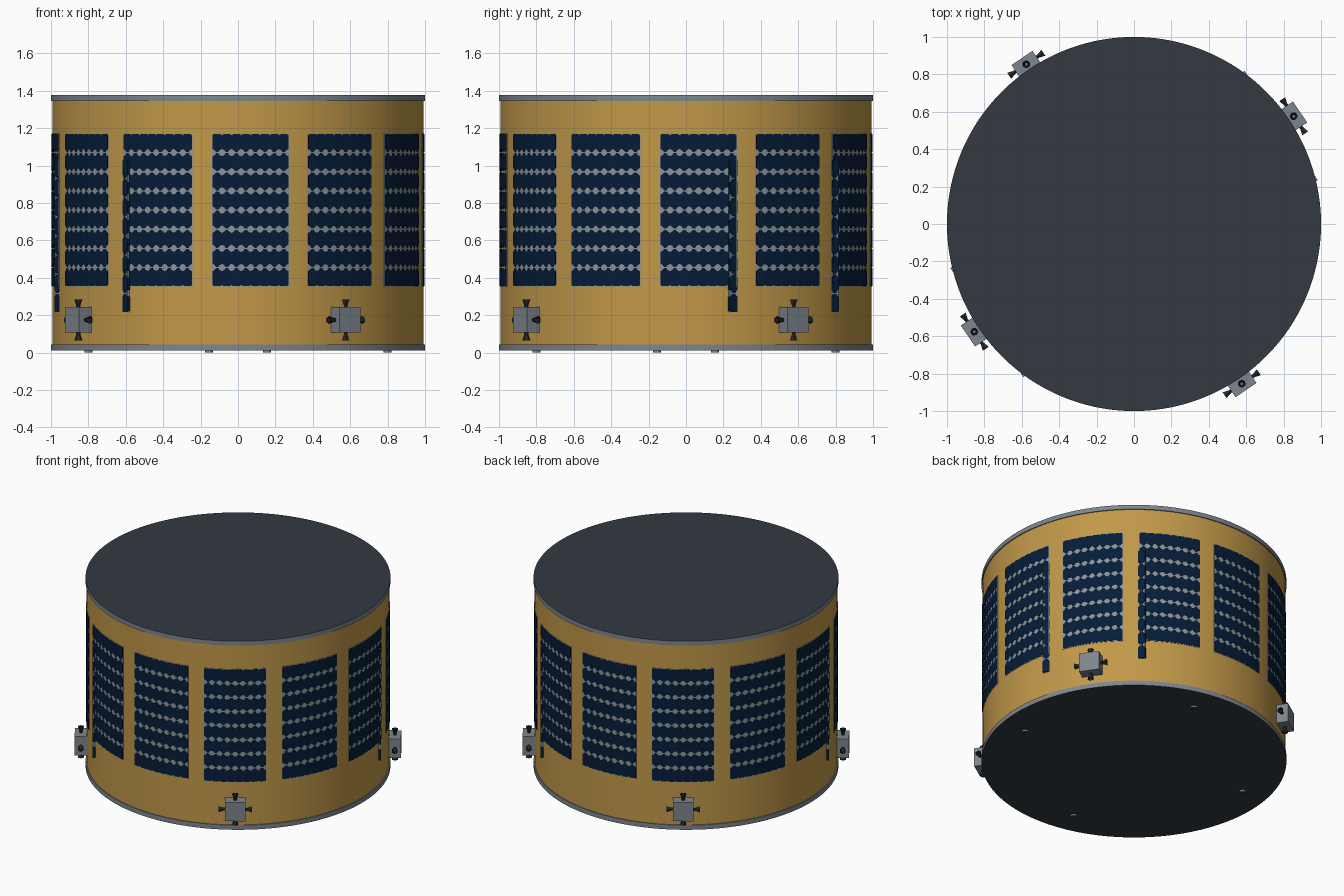
import bpy, bmesh, math
from math import sin, cos, radians, pi
from mathutils import Matrix, Vector

if "Cube" in bpy.data.objects:
    bpy.data.objects.remove(bpy.data.objects["Cube"])


def material(name, srgb):
    m = bpy.data.materials.new(name)
    lin = [(c / 255 / 12.92) if c < 10 else ((c / 255 + 0.055) / 1.055) ** 2.4 for c in srgb]
    m.diffuse_color = (*lin, 1)
    m.use_nodes = True
    m.node_tree.nodes["Principled BSDF"].inputs["Base Color"].default_value = m.diffuse_color
    return m


GOLD = material("gold foil", (193, 152, 73))
GREY = material("grey metal", (126, 134, 142))
CAP = material("dark cap", (51, 58, 65))
NAVY = material("navy solar cell", (5, 28, 56))
SILVER = material("silver backing", (138, 147, 152))
BLACK = material("black nozzle", (38, 42, 47))


def finish(name, bm, mats, smooth=False):
    bmesh.ops.recalc_face_normals(bm, faces=bm.faces)
    me = bpy.data.meshes.new(name)
    bm.to_mesh(me)
    bm.free()
    for m in mats:
        me.materials.append(m)
    ob = bpy.data.objects.new(name, me)
    bpy.context.collection.objects.link(ob)
    if smooth:
        bpy.ops.object.select_all(action='DESELECT')
        ob.select_set(True)
        bpy.context.view_layer.objects.active = ob
        bpy.ops.object.shade_smooth_by_angle(angle=radians(35))
    return ob


def drum(name, r, z0, z1, mats, end=0, segs=240):
    """Upright cylinder; the second material covers the end facing up (1) or down (-1)."""
    bm = bmesh.new()
    bmesh.ops.create_cone(bm, cap_ends=True, segments=segs, radius1=r, radius2=r,
                          depth=z1 - z0, matrix=Matrix.Translation((0, 0, (z0 + z1) / 2)))
    bm.normal_update()
    for f in bm.faces:
        if f.normal.z * end > 0.9:
            f.material_index = 1
    return finish(name, bm, mats, True)


def add_box(bm, x0, x1, y0, y1, z0, z1, mi=0, mat=Matrix()):
    size = Matrix.Diagonal((x1 - x0, y1 - y0, z1 - z0, 1))
    mid = Matrix.Translation(((x0 + x1) / 2, (y0 + y1) / 2, (z0 + z1) / 2))
    res = bmesh.ops.create_cube(bm, size=1, matrix=mat @ mid @ size)
    for f in {f for v in res["verts"] for f in v.link_faces}:
        f.material_index = mi


def add_cell(bm, put, u0, u1, z0, z1, thick, cut, low_edge=False, high_edge=False):
    """Solar cell with scooped corners; put(u, z, height) places a point."""
    z0, z1 = z0 + 0.003, z1 - 0.003            # gap to the next row
    pts = []
    for u, z, su, sz, along in ((u0, z0, 1, 1, 0), (u1, z0, -1, 1, 1),
                                (u1, z1, -1, -1, 0), (u0, z1, 1, -1, 1)):
        small = low_edge if sz > 0 else high_edge
        c, h = (cut * 0.4, 0.006) if small else (cut, 0.017)
        scoop = [(u, z + sz * h), (u + su * c * 0.6, z + sz * h * 0.6), (u + su * c, z)]
        pts += scoop[::-1] if along else scoop
    top = [bm.verts.new(put(u, z, thick)) for u, z in pts]
    low = [bm.verts.new(put(u, z, 0)) for u, z in pts]
    bm.faces.new(top).material_index = 1
    n = len(pts)
    for i in range(n):
        j = (i + 1) % n
        bm.faces.new((low[i], low[j], top[j], top[i])).material_index = 1


def on_drum(phi, r, z):
    return Vector((r * sin(phi), -r * cos(phi), z))


# Drum body and end rims
drum("drum_body", 0.993, 0.03, 1.36, [GOLD])
drum("bottom_rim", 1.0, 0.012, 0.045, [GREY, CAP], -1)
drum("top_rim", 1.0, 1.345, 1.377, [GREY, CAP], 1)

# Twelve curved solar panels
HALF, ROWS, COLS = radians(11.95), 8, 8
Z0, Z1 = 0.353, 1.172
PITCH = (Z1 - Z0) / ROWS
for k in range(12):
    mid = radians(3.9 + 30 * k)
    bm = bmesh.new()
    rings = []
    for i in range(25):                        # backing sheet
        a = mid - HALF + 2 * HALF * i / 24
        rings.append([bm.verts.new(on_drum(a, r, z))
                      for r, z in ((0.988, Z0), (0.9955, Z0), (0.9955, Z1), (0.988, Z1))])
    for p, q in zip(rings, rings[1:]):
        for i in range(4):
            j = (i + 1) % 4
            bm.faces.new((p[i], p[j], q[j], q[i]))
    bm.faces.new(rings[0])
    bm.faces.new(rings[-1])
    step = 2 * (HALF - 0.003) / COLS
    for c in range(COLS):                      # cells
        u = mid - HALF + 0.003 + c * step
        for r in range(ROWS):
            add_cell(bm, lambda u, z, h: on_drum(u, 0.995 + h, z), u, u + step,
                     Z0 + r * PITCH, Z0 + (r + 1) * PITCH, 0.0025, 0.020,
                     r == 0, r == ROWS - 1)
    finish(f"solar_panel_{k + 1}", bm, [SILVER, NAVY])

# Two flat panels sunk in the drum, with only their long edges standing out
for k, deg in enumerate((-56.2, 123.8)):
    turn = Matrix.Rotation(radians(deg), 4, 'Z')
    bm = bmesh.new()
    for s in (-1, 1):
        lo, hi = sorted((s * 0.298, s * 0.351))
        add_box(bm, lo + 0.003, hi - 0.003, -0.944, -0.925, 0.218, 0.212 + Z1 - Z0, 0, turn)
        for r in range(ROWS):
            z = 0.215 + r * PITCH
            add_cell(bm, lambda u, z, h: turn @ Vector((u, -0.925 - h, z)),
                     lo, hi, z, z + PITCH, 0.021, 0.017, r == 0, r == ROWS - 1)
    finish(f"sunken_panel_{k + 1}", bm, [SILVER, NAVY])


def add_nozzle(bm, mat):
    """Flared six-sided bell along local +z, with a pale throat."""
    prof = [(0.011, -0.005), (0.011, 0.010), (0.022, 0.042), (0.017, 0.042), (0.009, 0.014)]
    n = 6
    rings = [[bm.verts.new(mat @ Vector((r * cos(2 * pi * i / n), r * sin(2 * pi * i / n), z)))
              for i in range(n)] for r, z in prof]
    for p, q in zip(rings, rings[1:]):
        for i in range(n):
            j = (i + 1) % n
            bm.faces.new((p[i], p[j], q[j], q[i])).material_index = 1
    bm.faces.new(rings[0]).material_index = 1
    bm.faces.new(rings[-1]).material_index = 0


# Four thruster blocks, each with four nozzles
for k in range(4):
    place = Matrix.Rotation(radians(34 + 90 * k), 4, 'Z') @ Matrix.Translation((0, -1.03, 0.175))
    bm = bmesh.new()
    add_box(bm, -0.068, 0.068, -0.041, 0.045, -0.068, 0.068, 0, place)
    for q in range(4):
        add_nozzle(bm, place @ Matrix.Rotation(q * pi / 2, 4, 'Y') @ Matrix.Translation((0, 0, 0.068)))
    finish(f"thruster_{k + 1}", bm, [GREY, BLACK])

# Small feet under the base
for k in range(4):
    a = radians(79 + 90 * k)
    foot = drum(f"foot_{k + 1}", 0.022, 0.0, 0.02, [GREY, CAP], -1, 16)
    foot.location = (0.815 * cos(a), 0.815 * sin(a), 0)
